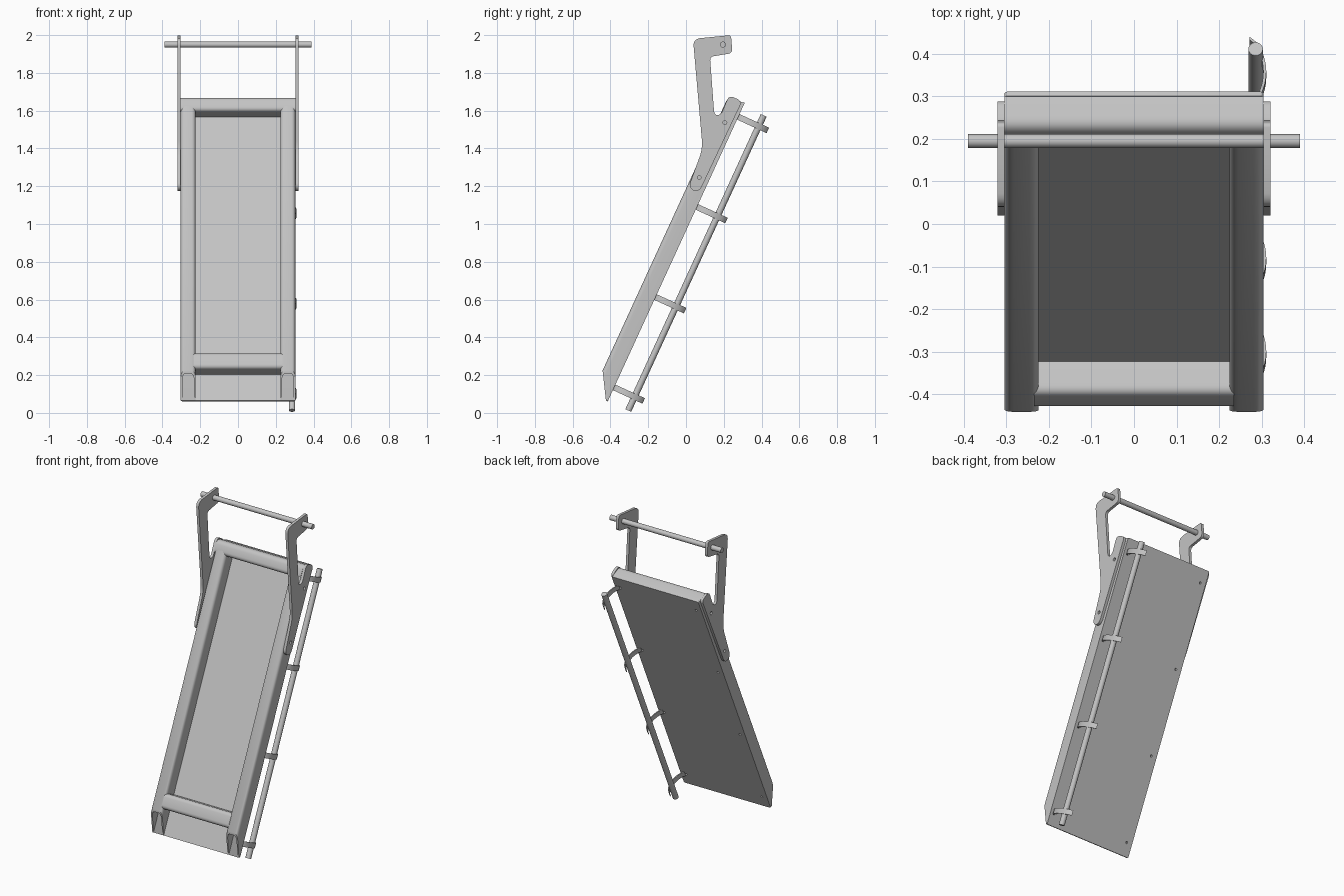
import bpy, bmesh, math
from mathutils import Vector

old = bpy.data.objects.get("Cube")
if old:
    bpy.data.objects.remove(old, do_unlink=True)

grey = bpy.data.materials.new("light grey metal")
grey.use_nodes = True
grey.diffuse_color = (0.55, 0.55, 0.55, 1)
grey.node_tree.nodes["Principled BSDF"].inputs["Base Color"].default_value = (0.55, 0.55, 0.55, 1)

# Tilted frame axes: u runs up the panel, n points out of its back
TILT = math.radians(24.65)
S, C = math.sin(TILT), math.cos(TILT)


def tilted(x, u, n):
    return Vector((x, S * u + C * n, C * u - S * n))


def fillet(corners, steps=5):
    """Round each (a, b, radius) corner of a closed outline."""
    out = []
    for i, (a, b, r) in enumerate(corners):
        p = Vector((a, b))
        if r == 0:
            out.append(p)
            continue
        before = Vector(corners[i - 1][:2]) - p
        after = Vector(corners[(i + 1) % len(corners)][:2]) - p
        p0 = p + before.normalized() * min(r, before.length * 0.49)
        p1 = p + after.normalized() * min(r, after.length * 0.49)
        for k in range(steps + 1):
            t = k / steps
            out.append(p0 * (1 - t) ** 2 + p * 1.7 * t * (1 - t) + (p0 + p1) * 0.15 * t * (1 - t) + p1 * t ** 2)
    return out


def rect(a0, a1, b0, b1, r_low=0, r_high=0):
    return fillet([(a0, b0, r_low), (a1, b0, r_low), (a1, b1, r_high), (a0, b1, r_high)])


def circle(a, b, r, count=12):
    return [Vector((a + r * math.cos(2 * math.pi * k / count),
                    b + r * math.sin(2 * math.pi * k / count))) for k in range(count)]


def finish(name, bm):
    bmesh.ops.recalc_face_normals(bm, faces=bm.faces)
    mesh = bpy.data.meshes.new(name)
    bm.to_mesh(mesh)
    bm.free()
    mesh.materials.append(grey)
    obj = bpy.data.objects.new(name, mesh)
    bpy.context.collection.objects.link(obj)
    bpy.ops.object.select_all(action="DESELECT")
    obj.select_set(True)
    bpy.context.view_layer.objects.active = obj
    bpy.ops.object.shade_smooth_by_angle(angle=math.radians(35))
    return obj


def prism(name, loops, place):
    """Fill outline and holes, extrude, then place(a, b, t) with t 0..1."""
    bm = bmesh.new()
    for loop in loops:
        verts = [bm.verts.new((p.x, p.y, 0)) for p in loop]
        for i, v in enumerate(verts):
            bm.edges.new((verts[i - 1], v))
    bmesh.ops.triangle_fill(bm, edges=bm.edges[:], use_beauty=True, normal=(0, 0, 1))
    top = bmesh.ops.extrude_face_region(bm, geom=bm.faces[:])["geom"]
    for v in top:
        if isinstance(v, bmesh.types.BMVert):
            v.co.z = 1
    for v in bm.verts:
        v.co = place(*v.co)
    return finish(name, bm)


def mix(a, b, t):
    return a + (b - a) * t


HALF = 0.304
FRONT, SHEET, BACK = -0.495, -0.413, -0.402
BOTTOM, TOP = -0.117, 1.618
STATIONS = (-0.036, 0.49, 1.015, 1.54)

# Back sheet with fastener holes
holes = [circle(side * 0.265, u, 0.007) for side in (-1, 1) for u in STATIONS]
prism("back_sheet", [rect(-HALF, HALF, BOTTOM, TOP + 0.004, 0.008, 0.008)] + holes,
      lambda a, b, t: tilted(a, b, mix(SHEET, BACK, t)))


# Hollow side rails, cut upright at the lower end
def rail_place(a, n, t):
    low = mix(0.02, BOTTOM, (n - FRONT) / (SHEET - FRONT))
    return tilted(a, mix(low, 1.56, t), n)


for name, mid in (("right_rail", -0.264), ("left_rail", 0.264)):
    outer = rect(mid - 0.04, mid + 0.04, FRONT, SHEET, 0.022, 0)
    inner = rect(mid - 0.031, mid + 0.031, FRONT + 0.009, SHEET - 0.001, 0.016, 0)
    prism(name, [outer, inner], rail_place)

# Cross members
prism("lower_crossbar", [fillet([(0.035, FRONT, 0.022), (0.126, FRONT, 0.022),
                                 (0.126, SHEET, 0), (0.035, SHEET, 0)])],
      lambda a, b, t: tilted(mix(-0.235, 0.235, t), a, b))
prism("top_crossbar", [fillet([(1.535, FRONT, 0.022), (TOP, FRONT, 0.03),
                               (TOP, SHEET, 0), (1.535, SHEET, 0)])],
      lambda a, b, t: tilted(mix(-HALF, HALF, t), a, b))

# Hanger plates on both sides
hanger = fillet([
    (0.037, 1.98, 0.035), (0.238, 2.0, 0.012), (0.246, 1.905, 0.02), (0.127, 1.885, 0.018),
    (0.15, 1.575, 0.025), (0.185, 1.578, 0.02), (0.228, 1.682, 0.025), (0.297, 1.65, 0.025),
    (0.068, 1.165, 0.035), (0.012, 1.19, 0.03), (0.088, 1.4, 0.04)])
hanger_holes = [circle(0.206, 1.537, 0.01), circle(0.07, 1.246, 0.01)]
for name, side in (("right_hanger", -1), ("left_hanger", 1)):
    prism(name, [hanger] + hanger_holes,
          lambda a, b, t: Vector((side * mix(HALF, 0.321, t), a, b)))

# Hanging bar across the hangers
prism("hanging_bar", [circle(0.195, 1.95, 0.016, 24)],
      lambda a, b, t: Vector((mix(-0.39, 0.39, t), a, b)))

# Long side rod held by four bowed clips
prism("side_rod", [circle(0.286, -0.283, 0.017, 24)],
      lambda a, b, t: tilted(a, mix(-0.116, 1.603, t), b))


def bow(offset, steps=12):
    """Arc leaving the sheet, bulging outward and curling over the rod."""
    return [Vector((0.272 + (0.039 - offset) * math.sin(math.pi * k / steps) ** 0.6,
                    mix(BACK - 0.008 + offset, -0.23 - offset, k / steps)))
            for k in range(steps + 1)]


for i, u in enumerate(STATIONS):
    prism("rod_clip_%d" % (i + 1), [bow(0) + bow(0.007)[::-1]],
          lambda a, b, t: tilted(a, u + mix(-0.016, 0.016, t), b))
